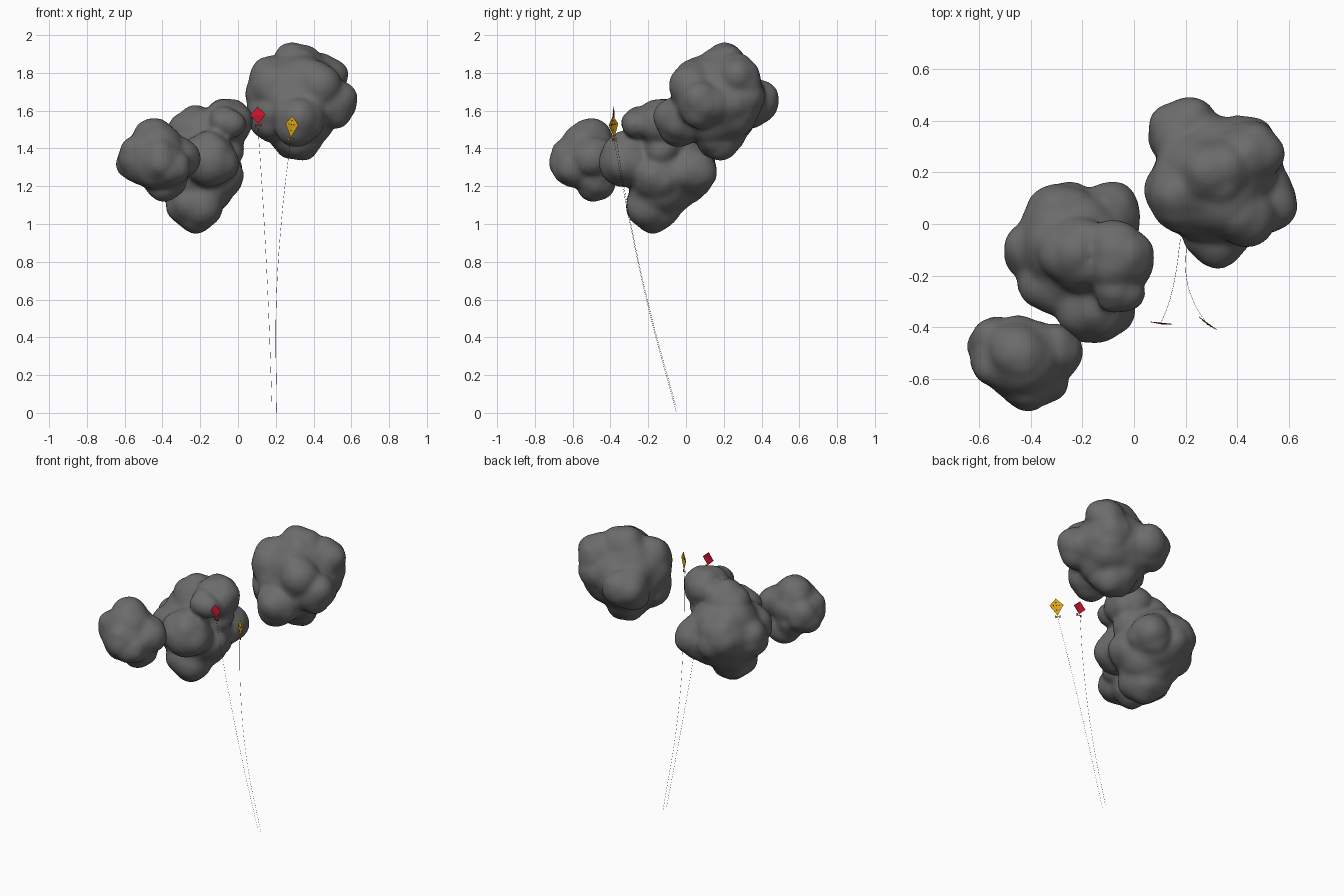
import bpy
import bmesh
from math import radians
from mathutils import Vector, Matrix, noise

cube = bpy.data.objects.get("Cube")
if cube:
    bpy.data.objects.remove(cube, do_unlink=True)


def material(name, rgb):
    m = bpy.data.materials.new(name)
    m.use_nodes = True
    m.diffuse_color = (*rgb, 1)
    bsdf = m.node_tree.nodes["Principled BSDF"]
    bsdf.inputs["Base Color"].default_value = (*rgb, 1)
    bsdf.inputs["Roughness"].default_value = 0.9
    return m


GREY = material("storm grey", (0.15, 0.15, 0.15))
RED = material("kite red", (0.6, 0.008, 0.03))
YELLOW = material("kite yellow", (0.7, 0.38, 0.01))
BLACK = material("cord black", (0.012, 0.012, 0.012))


def finish(bm, name, mat, smooth=False):
    bmesh.ops.recalc_face_normals(bm, faces=bm.faces)
    for f in bm.faces:
        f.smooth = smooth
    mesh = bpy.data.meshes.new(name)
    bm.to_mesh(mesh)
    bm.free()
    mesh.materials.append(mat)
    ob = bpy.data.objects.new(name, mesh)
    bpy.context.collection.objects.link(ob)
    return ob


def bake(ob):
    bpy.ops.object.select_all(action="DESELECT")
    ob.select_set(True)
    bpy.context.view_layer.objects.active = ob
    bpy.ops.object.convert(target="MESH")


def cloud(name, lobes):
    """Billowy lobes, each x, y, z, radius, fused into one soft skin."""
    bm = bmesh.new()
    for x, y, z, r in lobes:
        centre = Vector((x, y, z))
        made = bmesh.ops.create_icosphere(bm, subdivisions=4, radius=r)
        for v in made["verts"]:
            p = v.co + centre
            puff = noise.voronoi(p / 0.17)[0][0]
            v.co = p + v.co.normalized() * 0.045 * (0.5 - puff)
    ob = finish(bm, name, GREY, smooth=True)
    fuse = ob.modifiers.new("fuse", "REMESH")
    fuse.mode = "VOXEL"
    fuse.voxel_size = 0.014
    fuse.use_smooth_shade = True
    soften = ob.modifiers.new("soften", "SMOOTH")
    soften.factor = 0.5
    soften.iterations = 6
    bake(ob)


# Clouds
cloud("high_cloud", [
    (.32, .17, 1.66, .25), (.32, .20, 1.82, .14), (.49, .09, 1.64, .14),
    (.44, .27, 1.77, .13), (.31, .18, 1.48, .14), (.32, -.02, 1.55, .14),
    (.19, .35, 1.64, .14), (.20, .12, 1.72, .16), (.40, .26, 1.66, .16),
    (.19, .10, 1.58, .14), (.42, .05, 1.72, .14),
])
cloud("middle_cloud", [
    (-.23, -.10, 1.30, .24), (-.22, -.12, 1.47, .15), (-.05, -.12, 1.53, .14),
    (-.15, -.31, 1.34, .155), (-.11, .02, 1.29, .14), (-.22, -.17, 1.11, .15),
    (-.35, -.11, 1.30, .15), (-.14, -.15, 1.25, .16), (-.26, .02, 1.31, .15),
    (-.06, -.26, 1.53, .09), (-.31, -.20, 1.31, .15), (-.06, -.12, 1.41, .11),
    (-.20, -.13, 1.20, .18),
])
cloud("low_cloud", [
    (-.44, -.53, 1.36, .17), (-.45, -.50, 1.44, .12), (-.53, -.47, 1.34, .11),
    (-.31, -.50, 1.35, .11), (-.42, -.61, 1.35, .12), (-.37, -.48, 1.23, .11),
    (-.53, -.54, 1.37, .11), (-.36, -.59, 1.30, .11), (-.44, -.47, 1.30, .11),
])


def kite(name, colour, place, yaw, roll, half, top, bottom, spots):
    """A shallow diamond sail with a tail bow and optional painted spots."""
    frame = (Matrix.Translation(place) @ Matrix.Rotation(radians(yaw), 4, "Z")
             @ Matrix.Rotation(radians(roll), 4, "Y"))
    # Sail
    bm = bmesh.new()
    rim = [(0, 0, top), (half, 0, 0), (0, 0, -bottom), (-half, 0, 0)]
    front, back = [[bm.verts.new(p) for p in rim] for _ in range(2)]
    for v in back:
        v.co.y += .002
    nose, rear = bm.verts.new((0, -.004, 0)), bm.verts.new((0, -.002, 0))
    for i in range(4):
        j = (i + 1) % 4
        bm.faces.new((front[i], front[j], nose))
        bm.faces.new((back[j], back[i], rear))
        bm.faces.new((front[j], front[i], back[i], back[j]))
    parts = [finish(bm, name + "_sail", colour)]

    # Tail bow, hanging just below the sail
    bm = bmesh.new()
    knot = Vector((0, 0, -bottom - .009))
    for side in (-1, 1):
        tips = [knot + Vector((side * .016, dy, dz))
                for dy in (-.003, .003) for dz in (-.009, .009)]
        a, b, c, d = [bm.verts.new(p) for p in tips]
        k = bm.verts.new(knot)
        for f in ((a, b, d, c), (a, b, k), (b, d, k), (d, c, k), (c, a, k)):
            bm.faces.new(f)
    parts.append(finish(bm, name + "_tail_bow", colour))

    # Spots on both faces
    if spots:
        bm = bmesh.new()
        spin = Matrix.Rotation(radians(90), 4, "X")
        for u, w in ((0, 0), (.4, 0), (-.4, 0), (0, .45), (0, -.45)):
            z = w * (top if w > 0 else bottom)
            slope = 1 - abs(u) - abs(w)
            for y in (-.004 * slope, .002 - .004 * slope):
                bmesh.ops.create_cone(bm, cap_ends=True, segments=10, radius1=.0035,
                                      radius2=.0035, depth=.002,
                                      matrix=Matrix.Translation((u * half, y, z)) @ spin)
        parts.append(finish(bm, name + "_spots", BLACK))
    for ob in parts:
        ob.matrix_world = frame


# Kites
kite("red_kite", RED, (.105, -.384, 1.578), -6, -4, .042, .043, .046, False)
kite("yellow_kite", YELLOW, (.285, -.385, 1.527), -36, 6, .042, .045, .070, True)


def cord(name, points):
    curve = bpy.data.curves.new(name, "CURVE")
    curve.dimensions = "3D"
    curve.bevel_depth = .0006
    curve.bevel_resolution = 0
    spline = curve.splines.new("BEZIER")
    spline.bezier_points.add(len(points) - 1)
    for bp, p in zip(spline.bezier_points, points):
        bp.co = p
        bp.handle_left_type = bp.handle_right_type = "AUTO"
    curve.materials.append(BLACK)
    ob = bpy.data.objects.new(name, curve)
    bpy.context.collection.objects.link(ob)
    bake(ob)


# Strings
cord("red_kite_string", [(.18, -.055, .04), (.16, -.20, .58), (.135, -.305, 1.07),
                         (.105, -.382, 1.53)])
cord("yellow_kite_string", [(.205, -.05, 0), (.202, -.20, .56), (.235, -.31, 1.07),
                            (.28, -.383, 1.455)])
